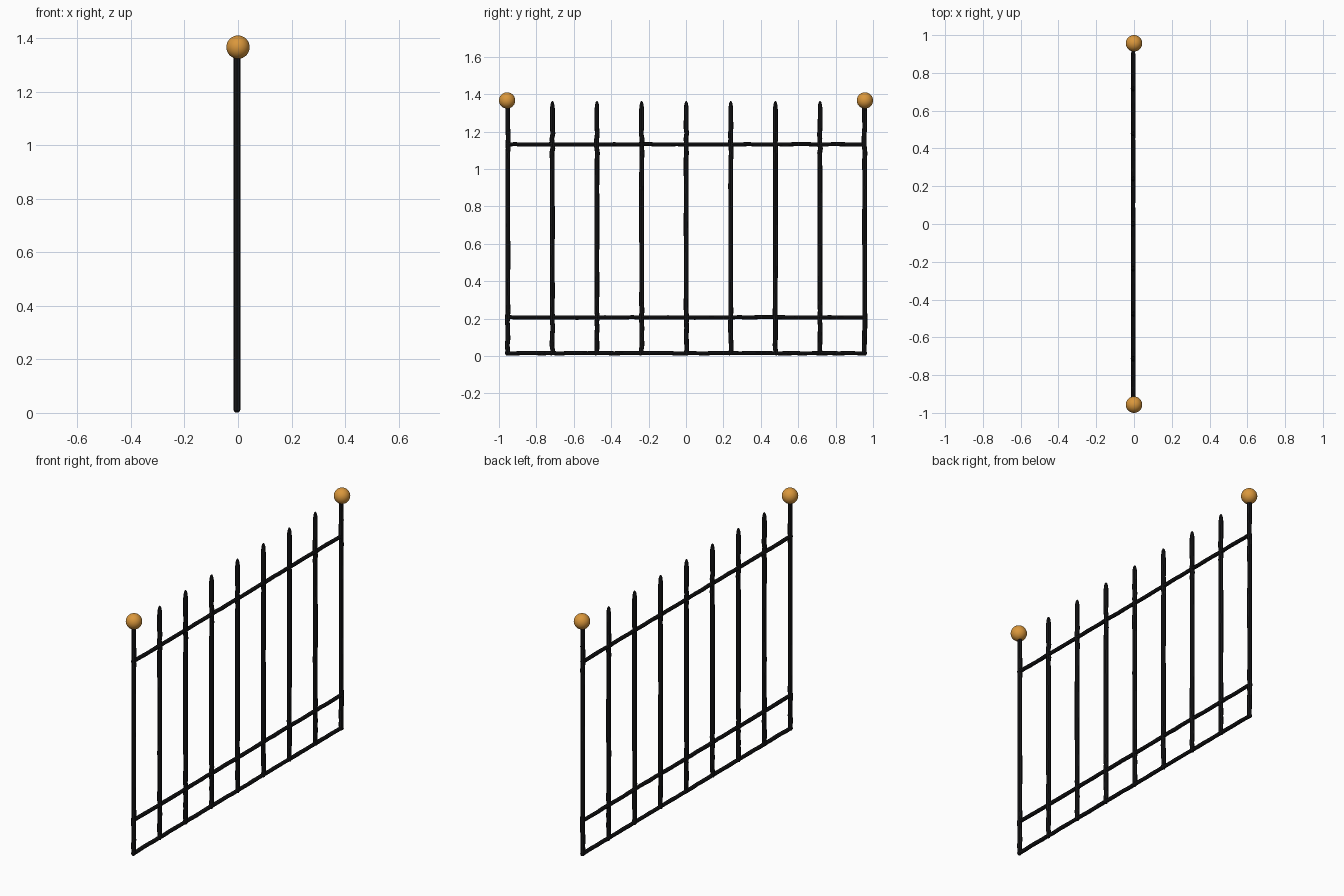
import bpy, random

if "Cube" in bpy.data.objects:
    bpy.data.objects.remove(bpy.data.objects["Cube"])

random.seed(4)
X = -0.004          # plane of the ironwork
SPACING = 0.2385    # distance between bars
END = 4 * SPACING


def material(name, color):
    m = bpy.data.materials.new(name)
    m.diffuse_color = color
    m.use_nodes = True
    m.node_tree.nodes["Principled BSDF"].inputs["Base Color"].default_value = m.diffuse_color
    return m


iron = material("black_iron", (0.008, 0.008, 0.009, 1))
brass = material("brass", (0.70, 0.31, 0.045, 1))


def forged_bar(name, points):
    """Round hand-forged bar through (y, z, radius) points."""
    curve = bpy.data.curves.new(name, 'CURVE')
    curve.dimensions = '3D'
    curve.bevel_depth = 1.0
    curve.bevel_resolution = 2
    curve.use_fill_caps = True
    spline = curve.splines.new('POLY')
    spline.points.add(len(points) - 1)
    for p, (y, z, r) in zip(spline.points, points):
        p.co = (X, y, z, 1)
        p.radius = r
    spline.use_smooth = True
    obj = bpy.data.objects.new(name, curve)
    bpy.context.collection.objects.link(obj)
    curve.materials.append(iron)
    # Convert to mesh
    bpy.ops.object.select_all(action='DESELECT')
    obj.select_set(True)
    bpy.context.view_layer.objects.active = obj
    bpy.ops.object.convert(target='MESH')
    bpy.ops.object.shade_smooth_by_angle()


def wobble(a=0.0018):
    return random.uniform(-a, a)


# Vertical bars: slightly swollen where they meet the rails
RAILS = (0.0145, 0.206, 1.131)
HEIGHTS = (0.012, 0.03, 0.06, 0.09, 0.12, 0.15, 0.18, 0.206, 0.24, 0.28, 0.35,
           0.5, 0.7, 0.9, 1.05, 1.085, 1.11, 1.131, 1.16, 1.19, 1.22, 1.32)
for i in range(-4, 5):
    y = i * SPACING + 0.001
    post = abs(i) == 4
    pts = [(y, 0.004, 0.009)]
    for z in HEIGHTS:
        near = min(abs(z - r) for r in RAILS) < 0.07
        pts.append((y + wobble(0.003 if near else 0.001), z,
                    0.0128 + wobble(0.0005)))
    # Posts run into the balls, pickets end in a blunt point
    if post:
        pts.append((y, 1.36, 0.0128))
    else:
        pts += [(y, 1.345, 0.010), (y, 1.356, 0.007), (y, 1.362, 0.003)]
    forged_bar("post" if post else "picket", pts)

# Horizontal rails
for name, z in zip(("bottom_rail", "lower_rail", "upper_rail"), RAILS):
    n = 40
    reach = END + 0.009
    forged_bar(name, [(-reach + 2 * reach * k / n, z + wobble(0.0015),
                       0.0108 + wobble(0.0005)) for k in range(n + 1)])

# Ball finials on the end posts
for side in (-1, 1):
    bpy.ops.mesh.primitive_uv_sphere_add(segments=32, ring_count=16, radius=0.0435,
                                         location=(0, side * 0.9565, 1.366))
    ball = bpy.context.object
    ball.name = "ball_finial"
    ball.data.materials.append(brass)
    bpy.ops.object.shade_smooth()
